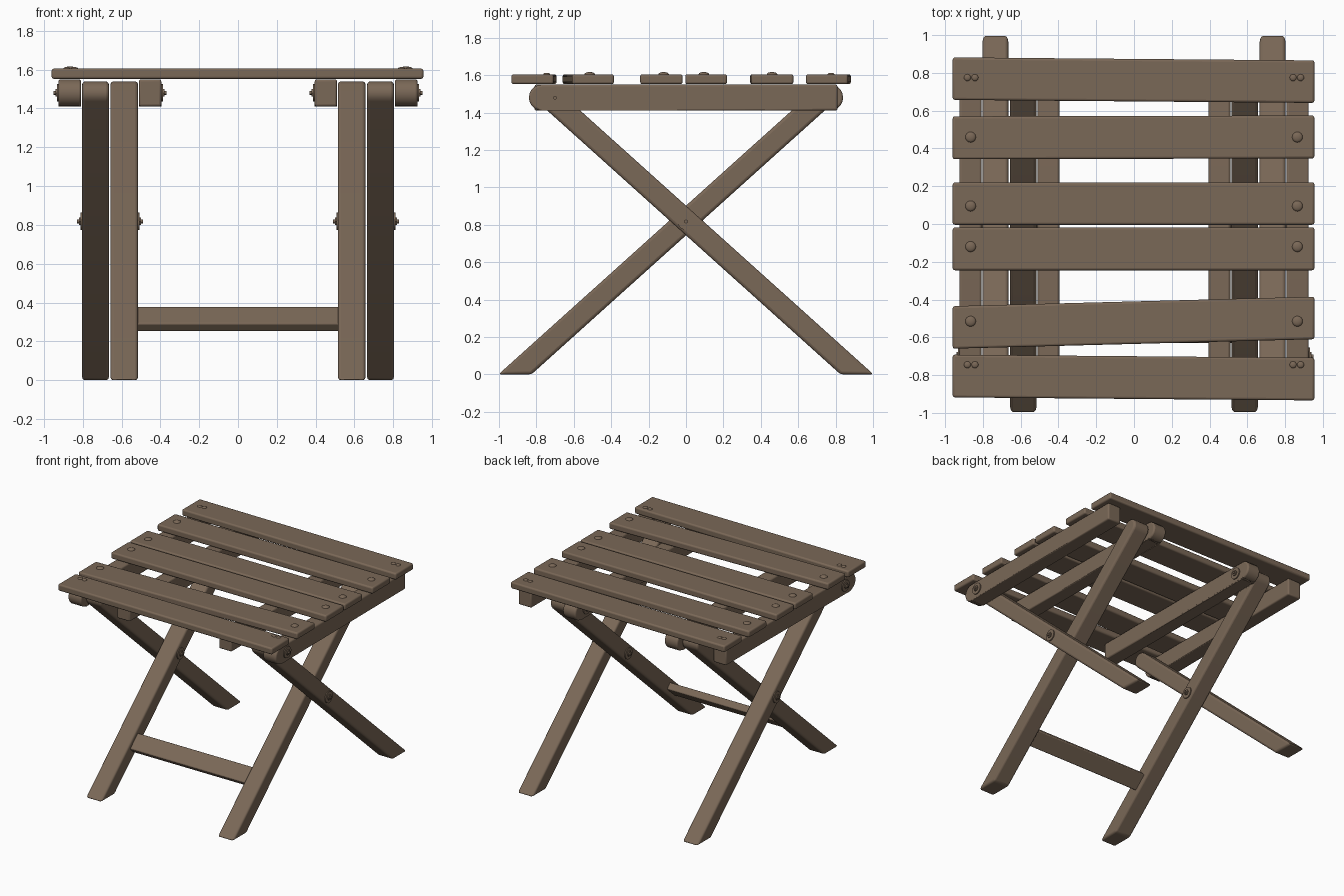
import bpy, bmesh, math
from mathutils import Vector, Matrix

old = bpy.data.objects.get("Cube")
if old:
    bpy.data.objects.remove(old, do_unlink=True)

BROWN = (0.195, 0.138, 0.095, 1)
wood = bpy.data.materials.new("brown_wood")
wood.use_nodes = True
wood.diffuse_color = BROWN
wood.node_tree.nodes["Principled BSDF"].inputs["Base Color"].default_value = BROWN


def finish(name, bm, bevel=0.0, mirror=False):
    """Turn a bmesh into a finished, smooth-shaded object."""
    bmesh.ops.recalc_face_normals(bm, faces=bm.faces)
    mesh = bpy.data.meshes.new(name)
    bm.to_mesh(mesh)
    bm.free()
    mesh.materials.append(wood)
    obj = bpy.data.objects.new(name, mesh)
    bpy.context.collection.objects.link(obj)
    bpy.ops.object.select_all(action='DESELECT')
    obj.select_set(True)
    bpy.context.view_layer.objects.active = obj
    bpy.ops.object.shade_smooth_by_angle(angle=math.radians(40))
    if bevel:
        mod = obj.modifiers.new("soft_edges", 'BEVEL')
        mod.width, mod.segments = bevel, 3
        mod.limit_method, mod.angle_limit = 'ANGLE', math.radians(35)
    if mirror:
        obj.modifiers.new("other_side", 'MIRROR')
    return obj


def prism(name, profile, x0, x1, skew=0.0, bevel=0.012, mirror=False):
    """Extrude a (y, z) profile from x0 to x1, sliding the far end along y."""
    bm = bmesh.new()
    face = bm.faces.new([bm.verts.new((x0, y, z)) for y, z in profile])
    ext = bmesh.ops.extrude_face_region(bm, geom=[face])
    moved = [g for g in ext["geom"] if isinstance(g, bmesh.types.BMVert)]
    bmesh.ops.translate(bm, verts=moved, vec=(x1 - x0, skew, 0))
    return finish(name, bm, bevel, mirror)


def box_profile(y0, y1, z0, z1):
    return [(y0, z0), (y1, z0), (y1, z1), (y0, z1)]


def arc(cy, cz, r, a0, a1, n=10):
    return [(cy + r * math.cos(a0 + (a1 - a0) * i / n),
             cz + r * math.sin(a0 + (a1 - a0) * i / n)) for i in range(n + 1)]


def bolt(name, x, y, z, out):
    """Washer, nut and stud stacked along x."""
    bm = bmesh.new()
    for radius, depth, sides in ((0.045, 0.008, 24), (0.022, 0.016, 6), (0.01, 0.026, 12)):
        place = (Matrix.Translation((x + out * depth / 2, y, z))
                 @ Matrix.Rotation(math.pi / 2, 4, 'Y'))
        bmesh.ops.create_cone(bm, cap_ends=True, segments=sides, radius1=radius,
                              radius2=radius, depth=depth, matrix=place)
    finish(name, bm, mirror=True)


def dome(name, x, y, radius, height):
    """Low round bolt or screw head on the seat."""
    bm = bmesh.new()
    bmesh.ops.create_uvsphere(
        bm, u_segments=16, v_segments=8, radius=1,
        matrix=Matrix.Translation((x, y, TOP)) @ Matrix.Diagonal((radius, radius, height, 1)))
    finish(name, bm)


TOP = 1.605
PIN_Y, PIN_Z = 0.73, 1.48
FOOT_Y, HALF = -0.915, 0.059
angle = math.atan2(PIN_Z, PIN_Y - FOOT_Y)

# Crossed legs: flat foot, rounded head
reach = HALF / math.sin(angle)
leg = [(FOOT_Y - reach, 0), (FOOT_Y + reach, 0)]
leg += arc(PIN_Y, PIN_Z, HALF, angle - math.pi / 2, angle + math.pi / 2)
prism("inner_legs", leg, 0.515, 0.657, bevel=0.016, mirror=True)
prism("outer_legs", [(-y, z) for y, z in leg], 0.665, 0.803, bevel=0.016, mirror=True)

# Seat rails, rounded at the end that carries the leg pin
rail = [(-0.81, 1.41), (0.77, 1.41)] + arc(0.77, 1.48, 0.07, -math.pi / 2, math.pi / 2) + [(-0.81, 1.55)]
prism("inner_rails", rail, 0.395, 0.51, bevel=0.015, mirror=True)
prism("outer_rails", [(-y, z) for y, z in rail], 0.808, 0.925, bevel=0.015, mirror=True)

# Stretcher board lying along the slope of the inner legs
along = Vector((math.cos(angle), math.sin(angle))) * 0.067
across = Vector((-math.sin(angle), math.cos(angle))) * 0.028
mid = Vector((-0.565, 0.315))
board = [mid - along - across, mid + along - across, mid + along + across, mid - along + across]
prism("stretcher", [tuple(p) for p in board], -0.53, 0.53, bevel=0.008)

# Seat slats: near edge, far edge, drift of the right end
slats = [(-0.918, -0.692, -0.016), (-0.66, -0.435, 0.05), (-0.245, -0.018, 0),
         (-0.004, 0.22, 0), (0.343, 0.57, 0.004), (0.657, 0.882, -0.016)]
for i, (y0, y1, skew) in enumerate(slats):
    prism(f"seat_slat_{i + 1}", box_profile(y0, y1, 1.552, TOP), -0.96, 0.955, skew)

# Round bolt heads on the middle slats, paired screws on the end slats
for side in (-1, 1):
    for y in (-0.515, -0.12, 0.095, 0.46):
        dome("slat_bolt", side * 0.865, y, 0.028, 0.012)
    for y in (-0.745, 0.775):
        for x in (0.842, 0.882):
            dome("slat_screw", side * x, y, 0.018, 0.008)

# Pivot hardware
bolt("outer_pivot_bolt", 0.803, 0, 0.818, 1)
bolt("inner_pivot_bolt", 0.515, 0, 0.818, -1)
bolt("outer_rail_bolt", 0.925, -0.70, 1.48, 1)
bolt("inner_rail_bolt", 0.395, 0.70, 1.48, -1)
